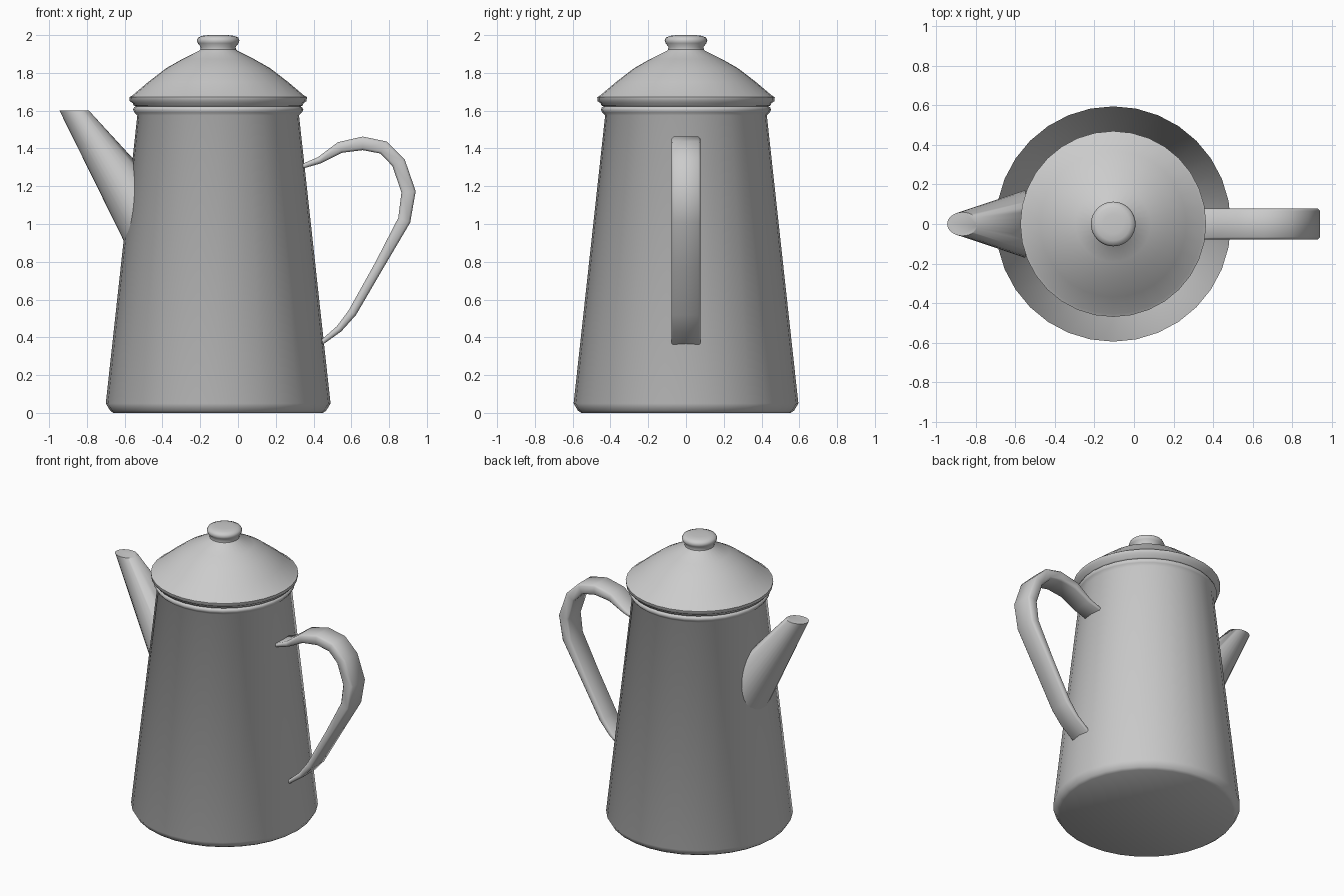
import bpy, bmesh, math
from mathutils import Vector

cube = bpy.data.objects.get("Cube")
if cube:
    bpy.data.objects.remove(cube, do_unlink=True)

CENTRE_X = -0.105
SIDES = 32

enamel = bpy.data.materials.new("grey_enamel")
enamel.use_nodes = True
GREY = (0.6, 0.6, 0.6, 1)
enamel.diffuse_color = GREY
enamel.node_tree.nodes["Principled BSDF"].inputs["Base Color"].default_value = GREY


def loft(name, rings, smooth_angle=60):
    """Skin a list of equal-length point rings and cap both ends."""
    bm = bmesh.new()
    loops = [[bm.verts.new(p) for p in ring] for ring in rings]
    for a, b in zip(loops, loops[1:]):
        for i in range(len(a)):
            j = (i + 1) % len(a)
            bm.faces.new((a[i], a[j], b[j], b[i]))
    bm.faces.new(loops[0])
    bm.faces.new(loops[-1])
    bmesh.ops.recalc_face_normals(bm, faces=bm.faces)
    mesh = bpy.data.meshes.new(name)
    bm.to_mesh(mesh)
    bm.free()
    mesh.materials.append(enamel)
    obj = bpy.data.objects.new(name, mesh)
    bpy.context.collection.objects.link(obj)
    bpy.ops.object.select_all(action="DESELECT")
    obj.select_set(True)
    bpy.context.view_layer.objects.active = obj
    bpy.ops.object.shade_smooth_by_angle(angle=math.radians(smooth_angle))
    return obj


def ellipse(centre, u, v, count=SIDES):
    angles = [math.tau * i / count for i in range(count)]
    return [centre + u * math.cos(a) + v * math.sin(a) for a in angles]


def lathe(name, profile):
    rings = [ellipse(Vector((CENTRE_X, 0, z)), Vector((r, 0, 0)), Vector((0, r, 0)))
             for r, z in profile]
    return loft(name, rings)


# Tapered body with chamfered foot and rolled bead at the mouth
lathe("body", [(0.555, 0), (0.572, 0.012), (0.595, 0.05), (0.428, 1.575),
               (0.443, 1.59), (0.451, 1.605), (0.445, 1.618), (0.43, 1.625)])

# Lid with turned rim and sloping dome
lathe("lid", [(0.43, 1.62), (0.448, 1.628), (0.452, 1.64), (0.468, 1.65),
              (0.47, 1.672), (0.455, 1.68), (0.37, 1.752), (0.275, 1.825),
              (0.19, 1.873), (0.10, 1.918), (0.09, 1.93)])

# Knob on the lid
lathe("lid_knob", [(0.097, 1.915), (0.092, 1.937), (0.108, 1.957), (0.113, 1.972),
                   (0.106, 1.987), (0.085, 1.996), (0.05, 2.0)])

# Spout: level oval mouth widening into the body wall
mouth = ellipse(Vector((-0.867, 0, 1.6)), Vector((0.078, 0, 0)), Vector((0, 0.06, 0)))
root = ellipse(Vector((-0.495, 0, 1.01)), Vector((0.055, 0, 0.21)), Vector((0, 0.19, 0)))
loft("spout", [root, mouth])

# Handle: flat strap swept along a loop, thinner where it meets the body
# each entry is x, z, half thickness
PATH = [(0.34, 1.305, 0.012), (0.43, 1.337, 0.018), (0.54, 1.405, 0.03),
        (0.66, 1.427, 0.036), (0.77, 1.405, 0.036), (0.85, 1.325, 0.037),
        (0.903, 1.17, 0.038), (0.88, 1.02, 0.034), (0.75, 0.785, 0.026),
        (0.605, 0.53, 0.023), (0.535, 0.445, 0.018), (0.44, 0.37, 0.012)]
HALF_WIDTH = 0.078
CORNER = 0.012
points = [Vector((x, 0, z)) for x, z, _ in PATH]
rings = []
for i, p in enumerate(points):
    tangent = points[min(i + 1, len(points) - 1)] - points[max(i - 1, 0)]
    normal = Vector((-tangent.z, 0, tangent.x)).normalized()
    t = PATH[i][2]
    w, c = HALF_WIDTH, min(CORNER, t * 0.6)
    section = [(t, w - c), (t - c, w), (c - t, w), (-t, w - c),
               (-t, c - w), (c - t, -w), (t - c, -w), (t, c - w)]
    rings.append([p + normal * n + Vector((0, y, 0)) for n, y in section])
loft("handle", rings)
